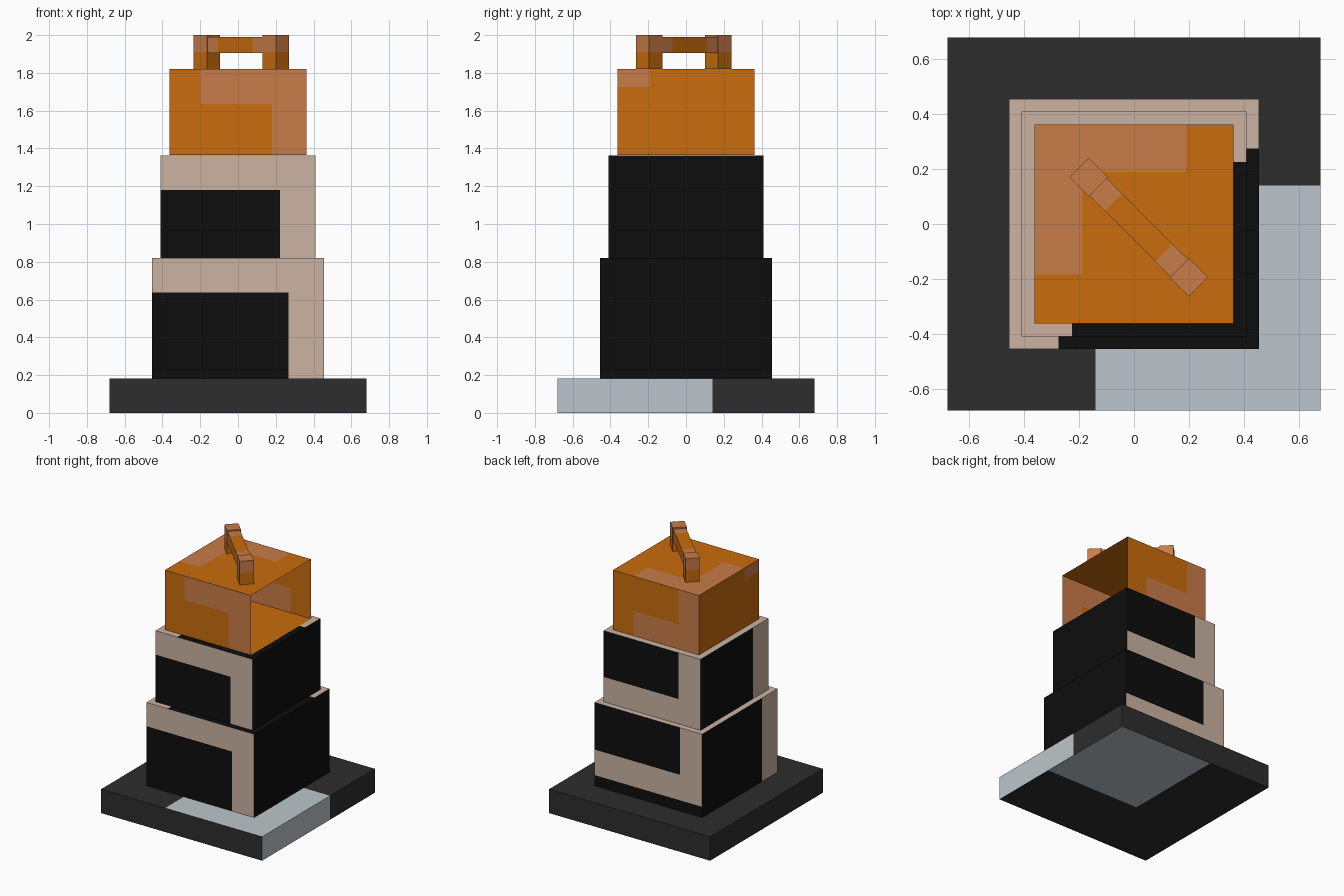
import bpy, bmesh, math
from mathutils import Vector, Matrix

if "Cube" in bpy.data.objects:
    bpy.data.objects.remove(bpy.data.objects["Cube"])


def material(name, rgb):
    lin = [((c / 255 + 0.055) / 1.055) ** 2.4 if c > 10 else c / 255 / 12.92 for c in rgb]
    m = bpy.data.materials.new(name)
    m.diffuse_color = (*lin, 1)
    m.use_nodes = True
    m.node_tree.nodes["Principled BSDF"].inputs["Base Color"].default_value = m.diffuse_color
    return m


DARK = material("dark_grey", (45, 45, 45))
PALE = material("pale_blue_grey", (188, 198, 204))
BLACK = material("black", (13, 13, 13))
BEIGE = material("beige", (203, 180, 162))
ORANGE = material("orange", (201, 108, 13))
COPPER = material("copper", (200, 124, 72))


def side(n):
    """Name of the box side a normal points to."""
    i = max(range(3), key=lambda k: abs(n[k]))
    return ("-" if n[i] < 0 else "+") + "xyz"[i]


def box(name, half, z0, z1, mats, rule, cuts=(), open_side=None, matrix=None):
    """Box split at (axis, value) cuts; rule(side, centre) picks the colour."""
    bm = bmesh.new()
    bmesh.ops.create_cube(bm, size=1)
    for v in bm.verts:
        v.co = (v.co.x * 2 * half[0], v.co.y * 2 * half[1], z0 + (v.co.z + 0.5) * (z1 - z0))
    for axis, value in cuts:
        n = Vector([1.0 if k == axis else 0.0 for k in range(3)])
        bmesh.ops.bisect_plane(bm, geom=bm.verts[:] + bm.edges[:] + bm.faces[:],
                               plane_co=n * value, plane_no=n)
    bm.normal_update()
    gone = []
    for f in bm.faces:
        s = side(f.normal)
        f.material_index = int(rule(s, f.calc_center_median()))
        if s == open_side:
            gone.append(f)
    bmesh.ops.delete(bm, geom=gone, context='FACES')
    if matrix:
        bm.transform(matrix)
    mesh = bpy.data.meshes.new(name)
    bm.to_mesh(mesh)
    bm.free()
    for m in mats:
        mesh.materials.append(m)
    ob = bpy.data.objects.new(name, mesh)
    bpy.context.collection.objects.link(ob)
    return ob


# Base slab with a pale corner
def base_rule(s, c):
    return ((s == "+z" and c.x > -0.14 and c.y < 0.14) or (s == "+x" and c.y < 0.14)
            or (s == "-z" and c.x > -0.14 and c.y > -0.14))


box("base_slab", (0.68, 0.68), 0, 0.183, (DARK, PALE), base_rule,
    [(0, -0.14), (1, 0.14), (1, -0.14)])


# Two body tiers: black panels leaving beige L-shaped borders
def tier(name, h, z0, z1, edge, inner, front_top, back_low, foot):
    def rule(s, c):
        black = {
            "+x": True,
            "-z": True,
            "-x": c.y > -edge,
            "-y": c.x < edge and c.z < front_top,
            "+y": (c.x > -edge and c.z > back_low) or c.z < foot,
            "+z": c.x > -inner and c.y < inner,
        }[s]
        return not black
    cuts = [(0, edge), (0, -edge), (0, -inner), (1, -edge), (1, inner),
            (2, front_top), (2, back_low)]
    if foot > z0:
        cuts.append((2, foot))
    box(name, (h, h), z0, z1, (BLACK, BEIGE), rule, cuts)


tier("lower_tier", 0.455, 0.183, 0.82, 0.267, 0.275, 0.638, 0.46, 0.265)
tier("middle_tier", 0.41, 0.82, 1.363, 0.222, 0.226, 1.18, 1.01, 0)


# Cap box, open on the right, with copper patches
def cap_rule(s, c):
    return {
        "+x": False,
        "-z": False,
        "-x": c.y < -0.19 and c.z > 1.725,
        "-y": (c.x > -0.2 and c.z > 1.635) or c.x > 0.18,
        "+y": c.x < -0.19 or (c.x < 0.19 and c.z < 1.555),
        "+z": (c.x < -0.19 and c.y > -0.185) or (c.x < 0.19 and c.y > 0.19),
    }[s]


box("cap_box", (0.363, 0.363), 1.365, 1.82, (ORANGE, COPPER), cap_rule,
    [(0, -0.2), (0, -0.19), (0, 0.18), (0, 0.19), (1, -0.19), (1, -0.185), (1, 0.19),
     (2, 1.725), (2, 1.635), (2, 1.555)], open_side="+x")

# Diagonal carrying handle: two posts and a bar
turn = Matrix.Translation((0.0175, -0.0125, 0)) @ Matrix.Rotation(-math.pi / 4, 4, 'Z')
for label, t in (("back", -0.258), ("front", 0.258)):
    box(f"handle_post_{label}", (0.0495, 0.0495), 1.82, 2.0, (ORANGE, COPPER),
        lambda s, c: c.z > 1.91, [(2, 1.91)],
        matrix=turn @ Matrix.Translation((t, 0, 0)))
box("handle_bar", (0.258, 0.045), 1.905, 1.99, (ORANGE, COPPER),
    lambda s, c: abs(c.x) > 0.13, [(0, -0.13), (0, 0.13)], matrix=turn)
